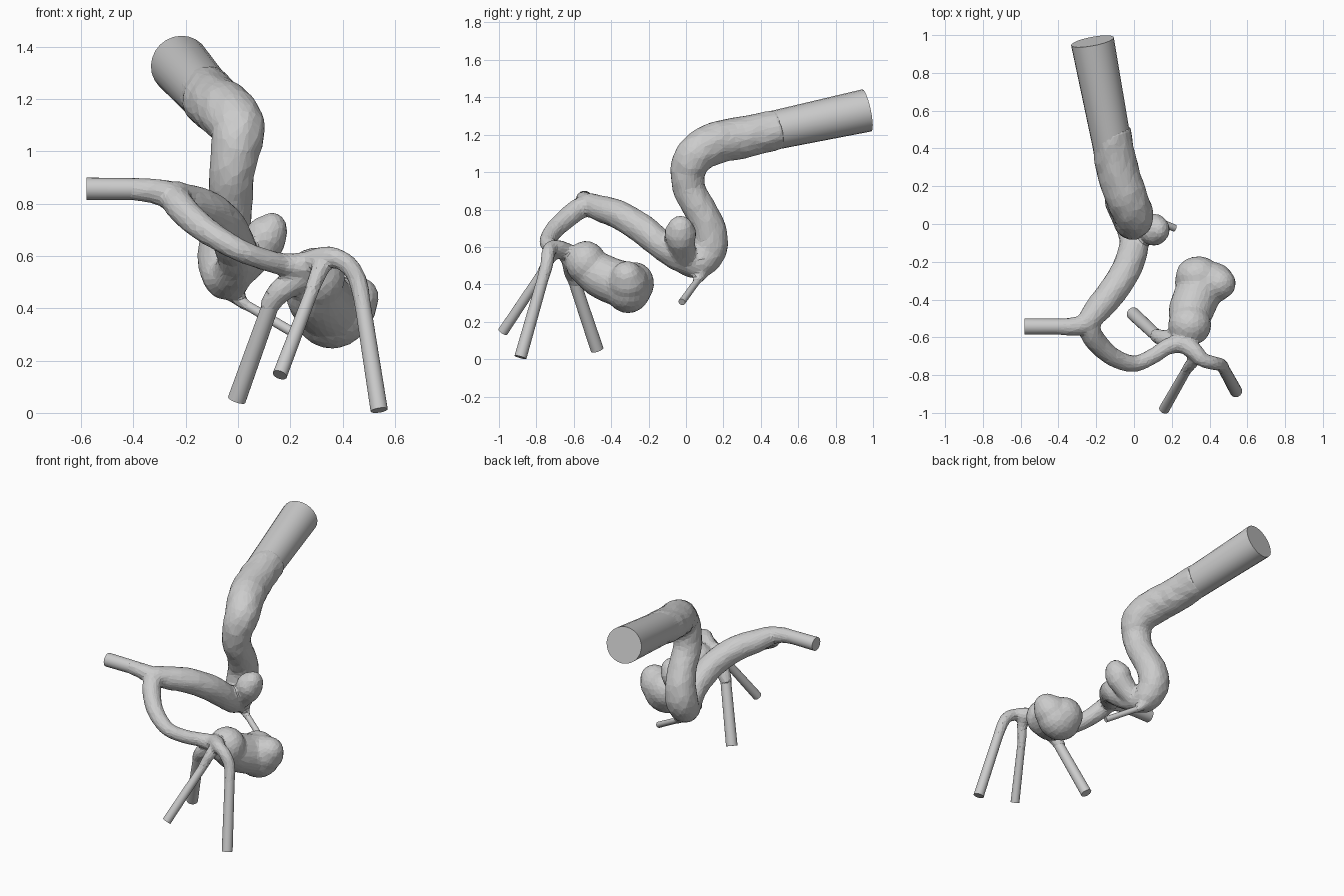
import bpy, bmesh, math, random
from mathutils import Vector, Matrix

if "Cube" in bpy.data.objects:
    bpy.data.objects.remove(bpy.data.objects["Cube"])

random.seed(4)


def spline(pts, steps):
    """Catmull-Rom through (x, y, z, radius) points."""
    p = [Vector(q) for q in pts]
    p = [p[0] * 2 - p[1]] + p + [p[-1] * 2 - p[-2]]
    out = []
    for i in range(1, len(p) - 2):
        a, b, c, d = p[i - 1:i + 3]
        for s in range(steps):
            t = s / steps
            out.append(0.5 * (2 * b + (c - a) * t + (2 * a - 5 * b + 4 * c - d) * t * t
                              + (3 * b - a - 3 * c + d) * t ** 3))
    return out + [p[-2]]


def sweep(bm, pts, sides=20, steps=5, jitter=0.0):
    """Closed tube of varying radius with flat end caps."""
    path = spline(pts, steps) if steps > 1 else [Vector(q) for q in pts]
    pos = [q.to_3d() for q in path]
    side = None
    rings = []
    for i, c in enumerate(pos):
        t = (pos[min(i + 1, len(pos) - 1)] - pos[max(i - 1, 0)]).normalized()
        side = t.orthogonal() if side is None else side - t * side.dot(t)
        side.normalize()
        up = t.cross(side)
        ring = []
        for k in range(sides):
            a = 2 * math.pi * k / sides
            r = path[i][3] * (1 + random.uniform(-jitter, jitter))
            ring.append(bm.verts.new(c + (side * math.cos(a) + up * math.sin(a)) * r))
        rings.append(ring)
    for a, b in zip(rings, rings[1:]):
        for k in range(sides):
            n = (k + 1) % sides
            bm.faces.new((a[k], a[n], b[n], b[k]))
    bm.faces.new(rings[0][::-1])
    bm.faces.new(rings[-1])


def blob(bm, centre, radii):
    m = Matrix.Translation(centre) @ Matrix.Diagonal((*radii, 1))
    bmesh.ops.create_icosphere(bm, subdivisions=3, radius=1, matrix=m)


def finish(bm, name):
    bmesh.ops.recalc_face_normals(bm, faces=bm.faces)
    me = bpy.data.meshes.new(name)
    bm.to_mesh(me)
    bm.free()
    ob = bpy.data.objects.new(name, me)
    bpy.context.collection.objects.link(ob)
    return ob


# Fused organic body: vessels and sacs
bm = bmesh.new()
parent_vessel = [
    (-.125, .50, 1.23, .106), (-.09, .30, 1.185, .112), (-.04, .14, 1.15, .111),
    (.0, .045, 1.085, .105), (-.012, .01, 1.0, .094), (-.025, .02, .9, .086),
    (-.03, .075, .8, .087), (-.045, .122, .7, .093), (-.058, .126, .6, .098),
    (-.045, .07, .52, .09), (-.02, -.02, .535, .075), (0, -.11, .595, .078),
    (-.04, -.24, .70, .08), (-.12, -.365, .775, .077), (-.195, -.455, .805, .071),
    (-.25, -.525, .835, .058)]
sweep(bm, parent_vessel, steps=4, jitter=.035)
# left branch root
sweep(bm, [(-.19, -.46, .81, .06), (-.25, -.525, .83, .056), (-.33, -.543, .85, .048),
           (-.42, -.543, .857, .043)])
# front artery
sweep(bm, [(-.22, -.48, .82, .055), (-.235, -.56, .81, .058), (-.19, -.635, .755, .056),
           (-.11, -.705, .69, .05), (0, -.74, .625, .044), (.1, -.70, .587, .042),
           (.18, -.648, .567, .044), (.27, -.63, .56, .055)], jitter=.03)
# distal branch roots
sweep(bm, [(.28, -.62, .54, .045), (.18, -.61, .48, .048), (.14, -.60, .44, .042),
           (.11, -.585, .39, .035)])
sweep(bm, [(.33, -.68, .585, .04), (.31, -.73, .54, .034), (.283, -.765, .47, .029),
           (.258, -.807, .40, .026)])
sweep(bm, [(.25, -.62, .56, .052), (.32, -.675, .59, .046), (.365, -.72, .595, .039),
           (.425, -.737, .563, .037), (.463, -.748, .49, .035), (.485, -.787, .36, .03)])
# small sac
sweep(bm, [(-.01, .0, .52, .06), (.05, -.02, .59, .07), (.1, -.03, .65, .08)])
blob(bm, (.105, -.03, .67), (.08, .086, .085))
blob(bm, (.13, -.03, .695), (.06, .07, .073))
# large lobed sac
blob(bm, (.295, -.535, .515), (.115, .11, .118))
sweep(bm, [(.295, -.54, .50, .10), (.30, -.47, .455, .118), (.325, -.40, .42, .122),
           (.36, -.32, .395, .125)])
blob(bm, (.36, -.31, .38), (.145, .125, .135))
blob(bm, (.34, -.275, .405), (.12, .105, .115))
blob(bm, (.41, -.31, .41), (.122, .11, .11))
blob(bm, (.45, -.315, .44), (.09, .085, .085))
# root of the thin side vessel
sweep(bm, [(-.015, .08, .46, .04), (.02, .06, .42, .024), (.06, .045, .397, .019)])
body = finish(bm, "vessel_body")
m = body.modifiers.new("fuse", 'REMESH')
m.mode = 'VOXEL'
m.voxel_size = .010
m = body.modifiers.new("soften", 'SMOOTH')
m.factor = .5
m.iterations = 10
m = body.modifiers.new("facet", 'DECIMATE')
m.ratio = .09

# Straight capped tube ends, starting buried inside the body
ends = {
    "inlet_tube": ((-.105, .36, 1.2, .102), (-.22, .967, 1.33, .115)),
    "left_outlet": ((-.34, -.543, .856, .041), (-.58, -.543, .857, .043)),
    "rear_outlet": ((.14, -.61, .455, .032), (-.005, -.475, .05, .035)),
    "middle_outlet": ((.28, -.77, .46, .025), (.16, -.98, .145, .028)),
    "right_outlet": ((.470, -.757, .46, .03), (.54, -.885, .01, .033)),
    "thin_outlet": ((.02, .062, .42, .018), (.215, -.022, .305, .019)),
}
for name, pair in ends.items():
    bm = bmesh.new()
    sweep(bm, pair, sides=24, steps=1)
    ob = finish(bm, name)
    bpy.ops.object.select_all(action='DESELECT')
    bpy.context.view_layer.objects.active = ob
    ob.select_set(True)
    bpy.ops.object.shade_smooth_by_angle(angle=math.radians(40))
